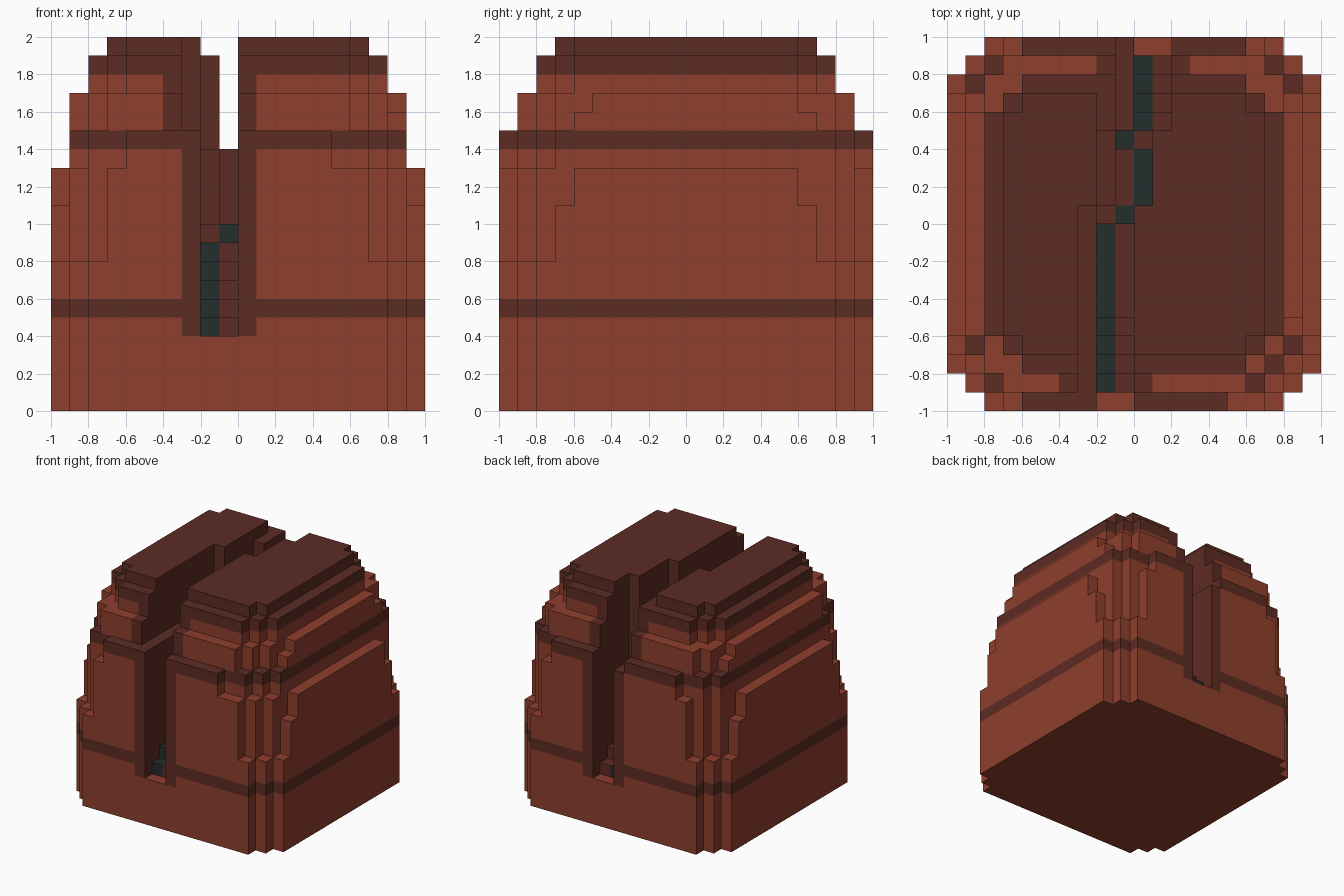
import bpy

cube = bpy.data.objects.get("Cube")
if cube:
    bpy.data.objects.remove(cube, do_unlink=True)

N = 20        # blocks along each axis
HALF = N // 2
UNIT = 2 / N


def make_material(name, rgb):
    mat = bpy.data.materials.new(name)
    mat.use_nodes = True
    mat.diffuse_color = (*rgb, 1)
    mat.node_tree.nodes["Principled BSDF"].inputs["Base Color"].default_value = (*rgb, 1)
    return mat


red_brown = make_material("red brown", (0.275, 0.05, 0.026))
dark_brown = make_material("dark brown", (0.108, 0.025, 0.017))
dark_teal = make_material("dark teal", (0.017, 0.026, 0.026))


# Stepped dome: each layer is a rectangle with chamfered corners
def in_dome(x, y, k):
    a = min(x + HALF, HALF - 1 - x)   # depth from the side
    b = min(y + HALF, HALF - 1 - y)   # depth from front or back
    front_left = y < 0 and x >= 0
    front_right = y < 0 and x < 0
    bite = 1 if front_left else 0     # this corner is worn more deeply
    if k < 8:
        return a + b >= 2
    if k < 13:
        return a + b >= 3 and not (k >= 11 and a == 0 and b < 4)
    if k < 15:
        if b == 0:
            return a >= 4 + bite
        if front_right and a == 1:
            return b >= 3
        return a >= 1 and a + b >= 3 + bite
    if k < 17:
        if a == 1 and (k == 16 or front_right):
            return b >= 4 + bite
        return a >= 1 and b >= 1 and a + b >= 4 + bite
    if k < 19:
        return a >= 2 and b >= 2 and a + b >= 6
    return a >= 3 and b >= 3 and a + b >= 7


# Column of the winding crack holding the seam, and the crack's floor height
def seam_x(y):
    if y < 0:
        return -2
    return -1 if y in (0, 4) else 0


def floor_height(y):
    if 0 <= y < 4:
        return 10
    return 4 + min(y + HALF, HALF - 1 - y, 5)


def crack_span(y, k):
    if y < 1:
        return (-3, 0) if k >= 15 else (-2, 0)
    if y < 5:
        return (-2, 1) if k >= 14 else (-1, 1)
    if k == N - 1:
        return (-2, 2)
    return (-1, 2) if k >= 14 else (0, 2)


def in_crack(x, y, k, bottom=None):
    low, high = crack_span(y, k)
    bottom = floor_height(y) if bottom is None else bottom
    return k >= bottom and low <= x < high


def solid(x, y, k):
    inside = -HALF <= x < HALF and -HALF <= y < HALF and 0 <= k < N
    return inside and in_dome(x, y, k) and not in_crack(x, y, k)


def is_seam(x, y, k):
    return x == seam_x(y) and 4 <= k < floor_height(y)


def is_dark(x, y, k):
    band = k in (5, 14, 18, 19)
    rim = any(in_crack(x + s, y, k, 4) for s in (-1, 0, 1))
    return band or rim


# Build the exposed block faces of one part
def build_part(name, materials, belongs, material_rule):
    verts, faces, slots = {}, [], []
    for x in range(-HALF, HALF):
        for y in range(-HALF, HALF):
            for k in range(N):
                cell = (x, y, k)
                if not solid(*cell) or not belongs(*cell):
                    continue
                for axis in range(3):
                    for side in (0, 1):
                        near = list(cell)
                        near[axis] += 2 * side - 1
                        if solid(*near):
                            continue
                        quad = []
                        for u, v in ((0, 0), (1, 0), (1, 1), (0, 1)):
                            p = list(cell)
                            p[axis] += side
                            p[(axis + 1) % 3] += u
                            p[(axis + 2) % 3] += v
                            quad.append(verts.setdefault(tuple(p), len(verts)))
                        faces.append(quad if side else quad[::-1])
                        slots.append(material_rule(*cell))
    mesh = bpy.data.meshes.new(name)
    mesh.from_pydata([[c * UNIT for c in p] for p in verts], [], faces)
    for mat in materials:
        mesh.materials.append(mat)
    for poly, slot in zip(mesh.polygons, slots):
        poly.material_index = slot
    obj = bpy.data.objects.new(name, mesh)
    bpy.context.scene.collection.objects.link(obj)
    return obj


build_part("split_boulder", [red_brown, dark_brown],
           lambda *c: not is_seam(*c), lambda *c: int(is_dark(*c)))
build_part("crack_seam", [dark_teal], is_seam, lambda *c: 0)
